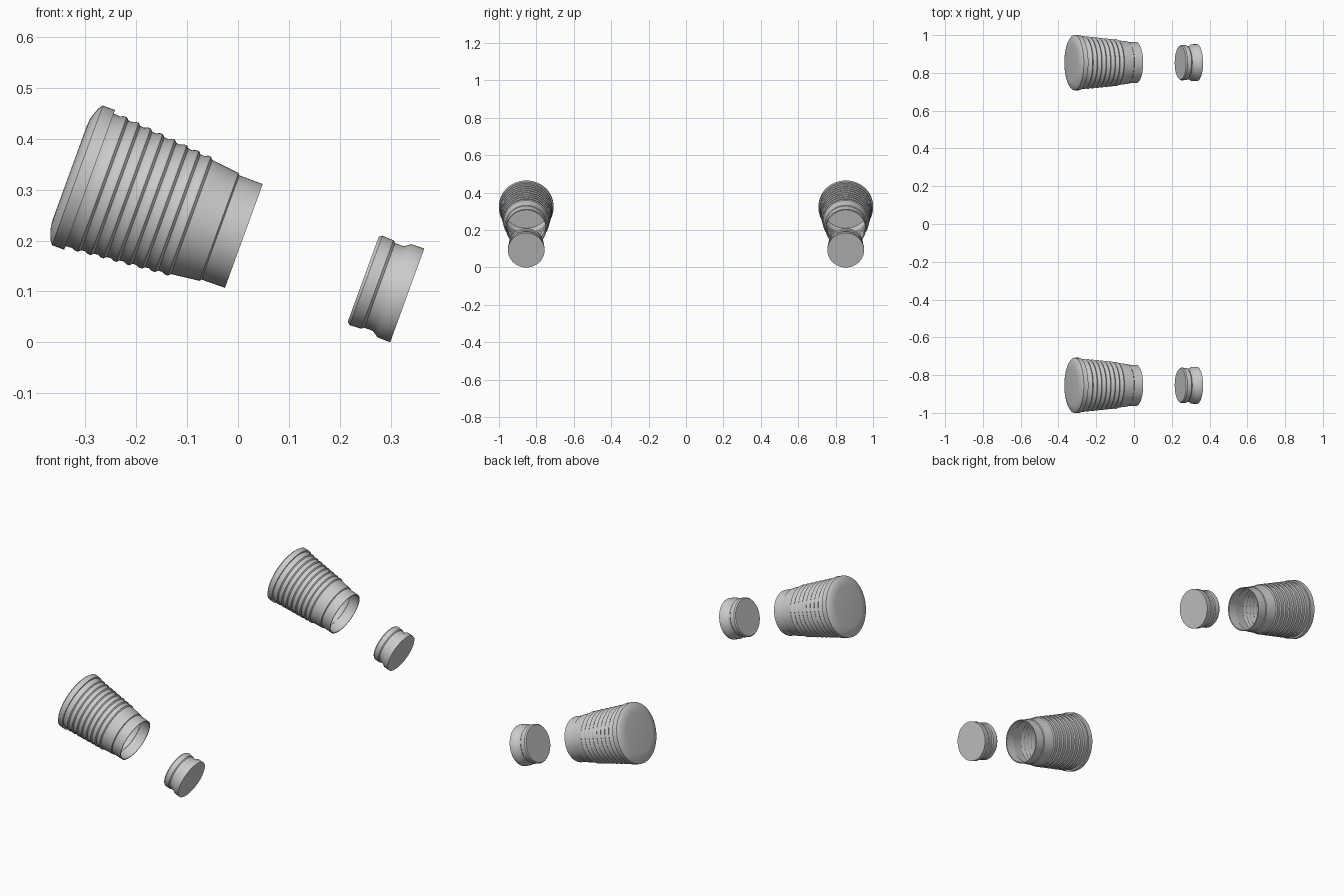
import bpy, bmesh, math
from mathutils import Matrix

cube = bpy.data.objects.get("Cube")
if cube:
    bpy.data.objects.remove(cube, do_unlink=True)

grey = bpy.data.materials.new("light_grey")
grey.use_nodes = True
colour = (0.6, 0.6, 0.6, 1)
grey.diffuse_color = colour
grey.node_tree.nodes["Principled BSDF"].inputs["Base Color"].default_value = colour

SIDES = 64
TILT = math.radians(110)          # local z points along +x and downwards
MOUTH_X, MOUTH_Z, SIDE_Y = 0.0115, 0.209, 0.854


def lathe(name, profile, y):
    """Revolve (radius, distance along axis) points, closing both ends with flat discs."""
    bm = bmesh.new()
    rings = []
    for r, t in profile:
        rings.append([bm.verts.new((r * math.cos(a), r * math.sin(a), t))
                      for a in (2 * math.pi * i / SIDES for i in range(SIDES))])
    for a, b in zip(rings, rings[1:]):
        for i in range(SIDES):
            j = (i + 1) % SIDES
            bm.faces.new((a[i], a[j], b[j], b[i]))
    bm.faces.new(rings[0])
    bm.faces.new(rings[-1])
    bmesh.ops.recalc_face_normals(bm, faces=bm.faces)
    mesh = bpy.data.meshes.new(name)
    bm.to_mesh(mesh)
    bm.free()
    mesh.materials.append(grey)
    obj = bpy.data.objects.new(name, mesh)
    bpy.context.collection.objects.link(obj)
    obj.matrix_world = Matrix.Translation((MOUTH_X, y, MOUTH_Z)) @ Matrix.Rotation(TILT, 4, 'Y')
    bpy.ops.object.select_all(action='DESELECT')
    obj.select_set(True)
    bpy.context.view_layer.objects.active = obj
    bpy.ops.object.shade_smooth_by_angle(angle=math.radians(35))
    return obj


def taper(t):
    return 0.1375 - 0.09 * (t + 0.31)


# Ribbed tapering wall, from the wide end to the neck
wall = [(taper(-0.3225), -0.3225)]
for k in range(8):
    t = -0.3 + 0.026 * k
    wall += [(taper(t - 0.009), t - 0.009), (taper(t) + 0.004, t - 0.002),
             (taper(t) + 0.004, t + 0.004), (taper(t + 0.009), t + 0.009)]
wall += [(0.1165, -0.085), (0.1127, -0.052), (0.109, -0.049), (0.1085, 0)]

# Domed cap and lip, then the wall, then back inside the hollow
cap = [(0.098, -0.364), (0.113, -0.3625), (0.127, -0.3585), (0.138, -0.354),
       (0.146, -0.348), (0.146, -0.3225)]
hollow = [(r - 0.005, t) for r, t in reversed(wall)] + [(0.125, -0.345)]
cup = cap + wall + hollow

# Grooved end plug with a wider flange
plug = [(0.089, 0.2495), (0.0935, 0.2555), (0.0925, 0.279), (0.0885, 0.284),
        (0.0885, 0.302), (0.0975, 0.315), (0.098, 0.3416)]

for side, y in (("front", -SIDE_Y), ("back", SIDE_Y)):
    lathe(side + "_ribbed_cup", cup, y)
    lathe(side + "_end_plug", plug, y)
